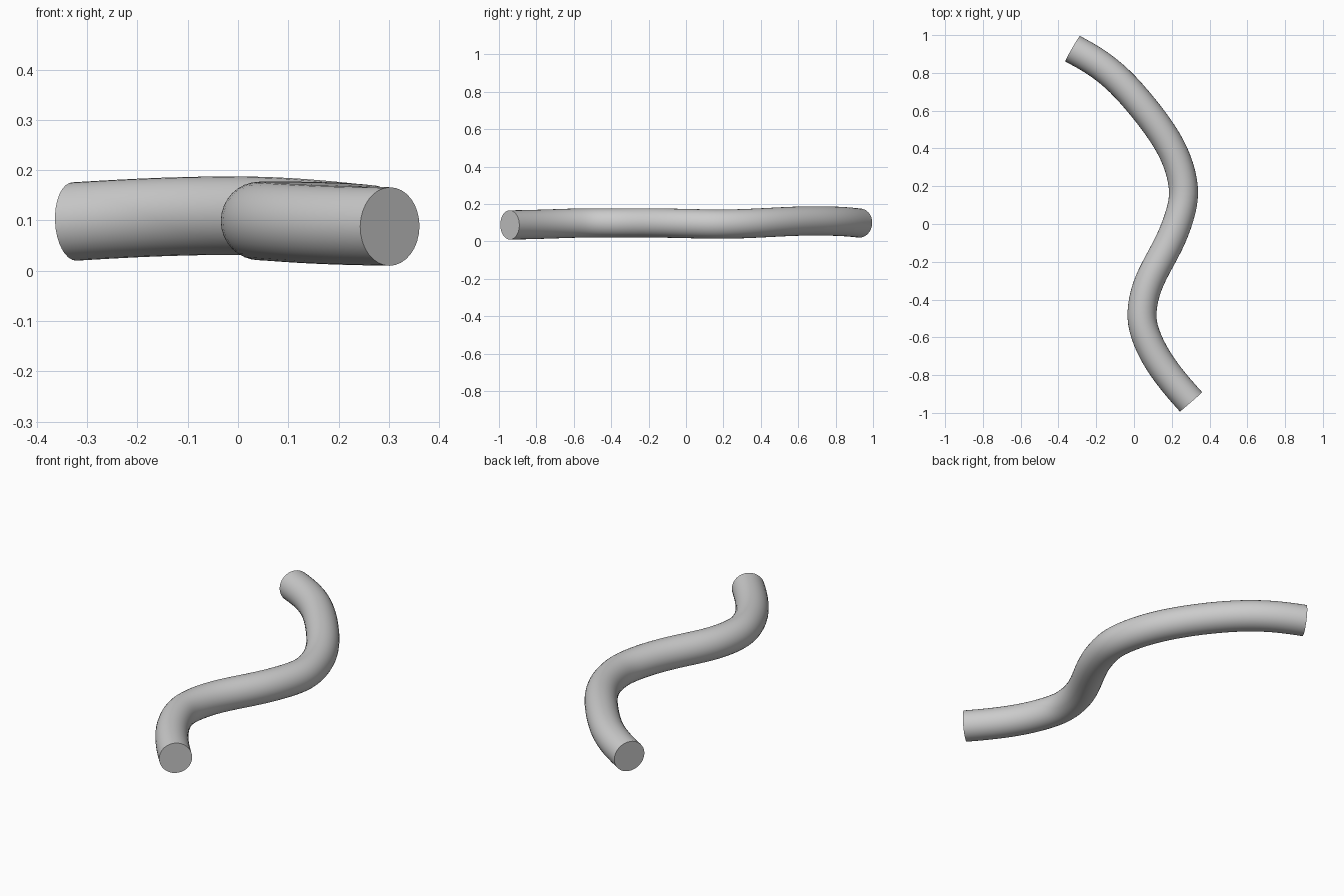
import bpy, bmesh
from math import cos, sin, pi
from mathutils import Vector

if "Cube" in bpy.data.objects:
    bpy.data.objects.remove(bpy.data.objects["Cube"])

# centre line of the tube
path = [Vector(p) for p in [
    (0.302, -0.942, 0.088), (0.205, -0.83, 0.09), (0.117, -0.705, 0.094), (0.06, -0.58, 0.098),
    (0.042, -0.47, 0.099), (0.07, -0.33, 0.099), (0.133, -0.20, 0.099), (0.20, -0.07, 0.097),
    (0.248, 0.07, 0.094), (0.262, 0.19, 0.092), (0.225, 0.34, 0.096), (0.15, 0.48, 0.103),
    (0.045, 0.62, 0.109), (-0.075, 0.755, 0.109), (-0.20, 0.856, 0.105), (-0.325, 0.928, 0.098)]]
R, SIDES = 0.0865, 8
last = len(path) - 1
bm = bmesh.new()
crease = bm.edges.layers.float.new("crease_edge")

# octagonal rings; bends pushed out a little so the smoothed tube follows the path
rings = []
for i, p in enumerate(path):
    a, b = path[max(i - 1, 0)], path[min(i + 1, last)]
    t = (b - a).normalized()
    side = t.cross(Vector((0, 0, 1))).normalized()
    up = side.cross(t)
    c = p if i in (0, last) else p - (a + b - 2 * p) / 6
    rings.append([bm.verts.new(c + R * (cos(2 * pi * k / SIDES) * side + sin(2 * pi * k / SIDES) * up))
                  for k in range(SIDES)])
for r0, r1 in zip(rings, rings[1:]):
    for k in range(SIDES):
        n = (k + 1) % SIDES
        bm.faces.new((r0[k], r0[n], r1[n], r1[k])).smooth = True

# flat end caps with hard octagonal rims
for ring in (rings[0], rings[-1]):
    cap = bm.faces.new(ring)
    for e in cap.edges:
        e[crease] = 1.0
        e.smooth = False
bmesh.ops.recalc_face_normals(bm, faces=bm.faces[:])

mesh = bpy.data.meshes.new("curved_tube")
bm.to_mesh(mesh)
bm.free()
tube = bpy.data.objects.new("curved_tube", mesh)
bpy.context.collection.objects.link(tube)
sub = tube.modifiers.new("smooth", 'SUBSURF')
sub.levels = sub.render_levels = 2
